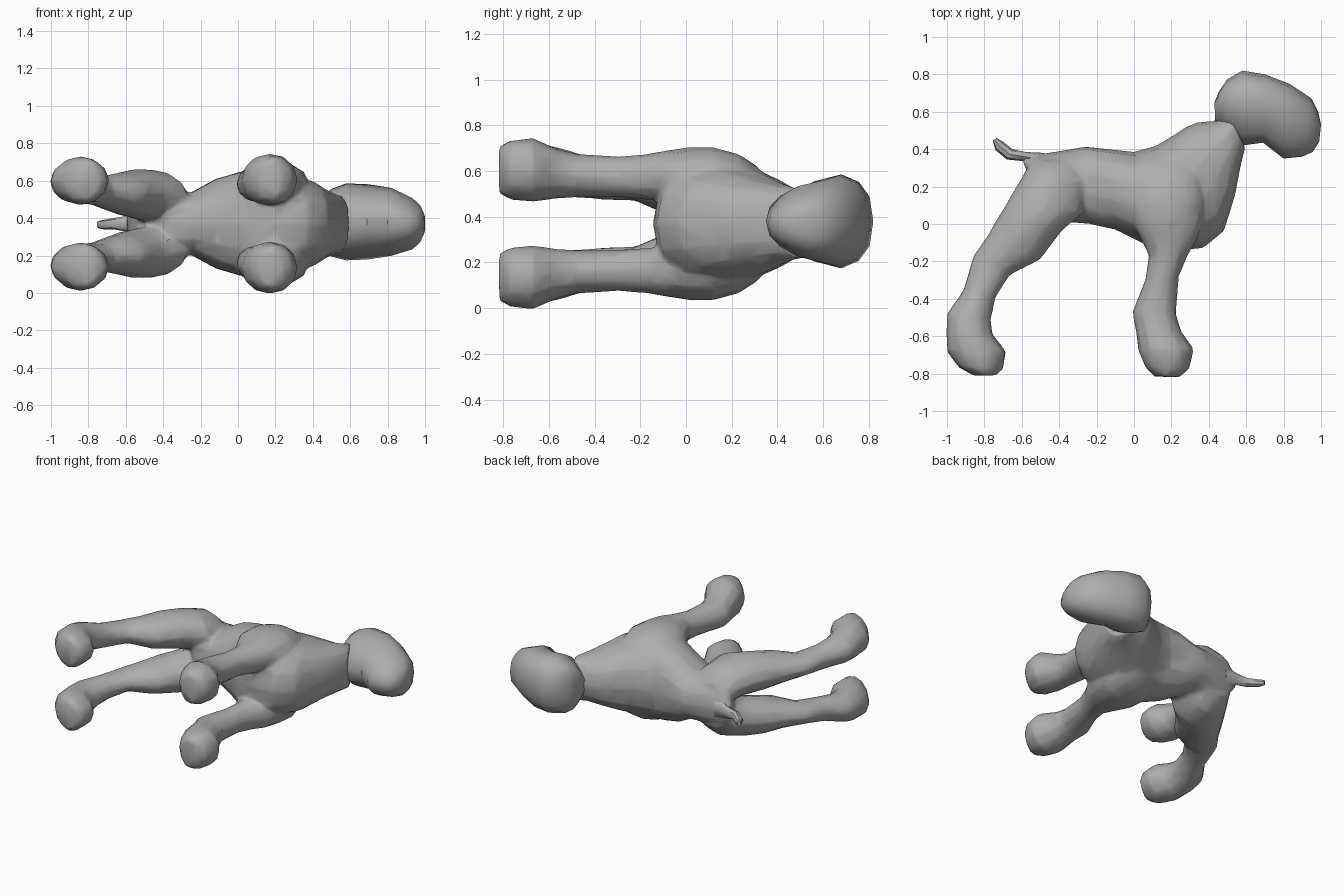
import bpy, bmesh, math

cube = bpy.data.objects.get("Cube")
if cube:
    bpy.data.objects.remove(cube)

MID = 0.37  # height of the symmetry plane of the animal lying on its side

grey = bpy.data.materials.new("plain grey")
grey.use_nodes = True
grey.diffuse_color = (0.42, 0.42, 0.42, 1)
grey.node_tree.nodes["Principled BSDF"].inputs["Base Color"].default_value = (0.42, 0.42, 0.42, 1)


def add_loft(bm, sections, sides=12, power=1.0, taper=0.0, flip=False):
    """Skin rings; a section is (x1, y1, x2, y2, centre z, half thickness).
    Taper narrows the ring towards its second point."""
    rings = []
    for x1, y1, x2, y2, cz, b in sections:
        if flip:
            cz = 2 * MID - cz
        ring = []
        for i in range(sides):
            t = 2 * math.pi * i / sides
            c, s = math.cos(t), math.sin(t)
            u = 0.5 + 0.5 * math.copysign(abs(c) ** power, c)
            v = math.copysign(abs(s) ** power, s) * (1 - taper * max(0, 0.6 - u))
            ring.append(bm.verts.new((x2 + (x1 - x2) * u, y2 + (y1 - y2) * u, cz + b * v)))
        rings.append(ring)
    faces = [bm.faces.new(rings[0]), bm.faces.new(rings[-1][::-1])]
    for r, q in zip(rings, rings[1:]):
        for i in range(sides):
            j = (i + 1) % sides
            faces.append(bm.faces.new((r[j], r[i], q[i], q[j])))
    bmesh.ops.recalc_face_normals(bm, faces=faces)


def make_object(name, bm):
    me = bpy.data.meshes.new(name)
    bm.to_mesh(me)
    bm.free()
    ob = bpy.data.objects.new(name, me)
    bpy.context.collection.objects.link(ob)
    me.materials.append(grey)
    bpy.ops.object.select_all(action='DESELECT')
    ob.select_set(True)
    bpy.context.view_layer.objects.active = ob
    bpy.ops.object.shade_smooth_by_angle(angle=math.radians(40))
    return ob


# Torso from rump to neck: back point, belly point, centre height, half width
torso = [
    (-0.60, 0.35, -0.57, 0.27, MID, 0.06),
    (-0.52, 0.37, -0.48, 0.12, MID, 0.16),
    (-0.40, 0.39, -0.37, 0.01, MID, 0.18),
    (-0.26, 0.415, -0.24, 0.00, MID, 0.17),
    (-0.13, 0.40, -0.10, -0.03, MID, 0.245),
    (0.00, 0.385, 0.04, -0.10, MID, 0.285),
    (0.12, 0.42, 0.20, -0.145, MID, 0.28),
    (0.21, 0.475, 0.37, -0.13, MID, 0.26),
    (0.28, 0.52, 0.48, -0.04, MID, 0.23),
    (0.34, 0.545, 0.54, 0.15, MID, 0.19),
    (0.43, 0.55, 0.57, 0.31, MID, 0.165),
    (0.50, 0.60, 0.595, 0.41, MID, 0.15),
]

# Lower-side legs from the body down to the paw
hind_leg = [
    (-0.55, 0.34, -0.30, 0.33, 0.29, 0.08),
    (-0.60, 0.25, -0.26, 0.22, 0.245, 0.13),
    (-0.665, 0.14, -0.27, 0.06, 0.22, 0.14),
    (-0.73, 0.03, -0.39, -0.04, 0.21, 0.13),
    (-0.79, -0.07, -0.50, -0.19, 0.205, 0.105),
    (-0.86, -0.17, -0.66, -0.27, 0.195, 0.075),
    (-0.91, -0.35, -0.74, -0.39, 0.18, 0.085),
    (-1.00, -0.48, -0.765, -0.51, 0.155, 0.10),
    (-1.005, -0.58, -0.755, -0.59, 0.145, 0.115),
    (-1.00, -0.68, -0.685, -0.68, 0.14, 0.13),
    (-0.94, -0.765, -0.70, -0.775, 0.14, 0.125),
    (-0.86, -0.81, -0.74, -0.81, 0.14, 0.10),
]
front_leg = [
    (0.05, 0.30, 0.30, 0.33, 0.20, 0.08),
    (0.01, 0.22, 0.36, 0.24, 0.175, 0.11),
    (-0.01, 0.12, 0.38, 0.12, 0.155, 0.12),
    (-0.01, 0.01, 0.37, 0.03, 0.155, 0.12),
    (0.04, -0.09, 0.34, -0.08, 0.16, 0.11),
    (0.08, -0.17, 0.285, -0.17, 0.165, 0.10),
    (0.06, -0.30, 0.24, -0.28, 0.165, 0.09),
    (-0.01, -0.47, 0.225, -0.48, 0.16, 0.095),
    (0.01, -0.57, 0.25, -0.57, 0.15, 0.11),
    (0.02, -0.67, 0.32, -0.67, 0.135, 0.14),
    (0.06, -0.765, 0.295, -0.775, 0.135, 0.13),
    (0.11, -0.815, 0.24, -0.82, 0.135, 0.105),
]

# Fuse torso and the four legs into one skin
bm = bmesh.new()
add_loft(bm, torso, 14, 0.88)
for leg, power in ((hind_leg, 1.06), (front_leg, 0.97)):
    for flip in (False, True):
        add_loft(bm, leg, 12, power, 0, flip)
body = make_object("body_and_legs", bm)
fuse = body.modifiers.new("fuse", 'REMESH')
fuse.mode = 'VOXEL'
fuse.voxel_size = 0.014
fuse.use_smooth_shade = True
soften = body.modifiers.new("soften", 'SMOOTH')
soften.factor = 0.5
soften.iterations = 3
simplify = body.modifiers.new("simplify", 'DECIMATE')
simplify.ratio = 0.05

# Head with a blunt muzzle, narrowing towards the jaw
bm = bmesh.new()
add_loft(bm, [
    (0.43, 0.65, 0.435, 0.54, MID, 0.09),
    (0.455, 0.71, 0.455, 0.53, MID, 0.15),
    (0.50, 0.775, 0.50, 0.48, MID + 0.005, 0.185),
    (0.58, 0.82, 0.58, 0.42, MID + 0.01, 0.21),
    (0.70, 0.80, 0.69, 0.435, MID + 0.01, 0.205),
    (0.83, 0.75, 0.80, 0.35, MID + 0.01, 0.185),
    (0.95, 0.67, 0.90, 0.36, MID, 0.14),
    (0.985, 0.60, 0.955, 0.385, MID, 0.10),
    (1.00, 0.53, 0.99, 0.44, MID, 0.05),
], 14, 0.8, 0.6)
make_object("head", bm)

# Short tapering tail
bm = bmesh.new()
add_loft(bm, [
    (-0.48, 0.38, -0.50, 0.30, MID, 0.08),
    (-0.58, 0.385, -0.58, 0.335, MID, 0.045),
    (-0.65, 0.40, -0.68, 0.345, MID, 0.03),
    (-0.70, 0.44, -0.74, 0.395, MID - 0.005, 0.025),
    (-0.735, 0.46, -0.755, 0.445, MID - 0.005, 0.02),
], 8)
make_object("tail", bm)
